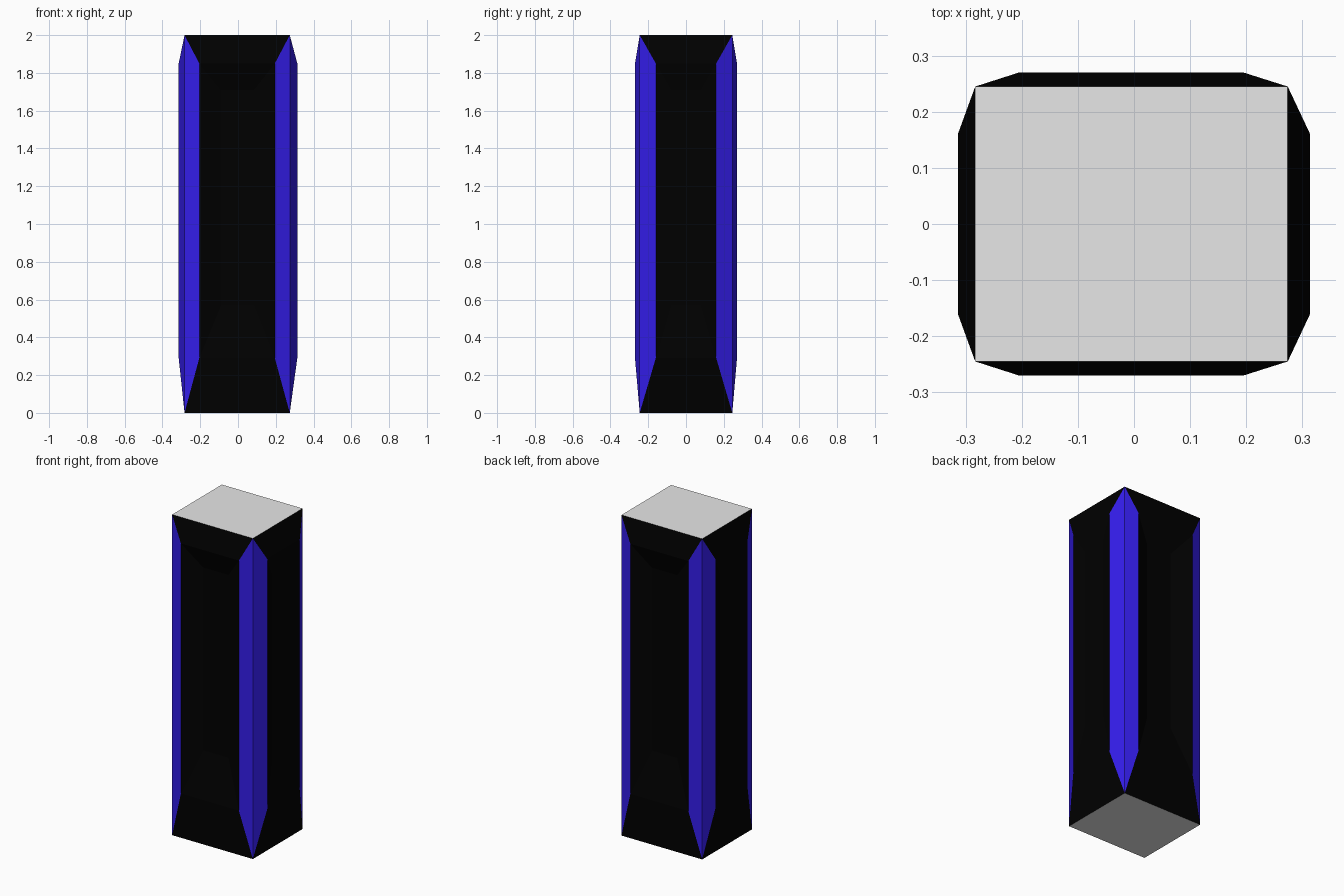
import bpy, bmesh
from mathutils import Vector

if "Cube" in bpy.data.objects:
    bpy.data.objects.remove(bpy.data.objects["Cube"])


def material(name, rgb):
    m = bpy.data.materials.new(name)
    m.diffuse_color = (*rgb, 1)
    m.use_nodes = True
    m.node_tree.nodes["Principled BSDF"].inputs["Base Color"].default_value = m.diffuse_color
    return m


BLACK = material("black", (0.0, 0.0, 0.0))
BLUE = material("blue", (0.033, 0.012, 0.8))
GREY = material("light grey", (0.8, 0.8, 0.8))

X0, X1, Y = -0.283, 0.274, 0.245     # core footprint
LOW, HIGH = 0.29, 1.85               # raised panel height range
IN_LOW, IN_HIGH = 0.57, 1.71         # recess floor height range


def build(name, quads, mats):
    """Make one object from (four points, material index, outward hint)."""
    bm = bmesh.new()
    for pts, mi, out in quads:
        f = bm.faces.new([bm.verts.new(p) for p in pts])
        f.material_index = mi
        f.normal_update()
        if f.normal.dot(Vector(out)) < 0:
            f.normal_flip()
    bmesh.ops.remove_doubles(bm, verts=bm.verts, dist=1e-5)
    me = bpy.data.meshes.new(name)
    bm.to_mesh(me)
    bm.free()
    for m in mats:
        me.materials.append(m)
    bpy.context.collection.objects.link(bpy.data.objects.new(name, me))


def rect(a, b, lo, hi, place):
    return [place(a, lo), place(b, lo), place(b, hi), place(a, hi)]


def side(name, axis, sign, base, panel, floor):
    """Sunken panel with black top and bottom bevels and blue edge strips.
    Each argument is (from, to, distance from the centre)."""
    def placer(depth):
        if axis == 'y':
            return lambda t, z: (t, sign * depth, z)
        return lambda t, z: (depth, t, z)
    out = (0, sign, 0) if axis == 'y' else (sign, 0, 0)
    rings = [rect(base[0], base[1], 0, 2, placer(base[2])),
             rect(panel[0], panel[1], LOW, HIGH, placer(panel[2])),
             rect(floor[0], floor[1], IN_LOW, IN_HIGH, placer(floor[2]))]
    quads = [(rings[2], 0, out)]
    for level in (0, 1):
        a, b = rings[level], rings[level + 1]
        for i in range(4):
            j = (i + 1) % 4
            blue = level == 0 and i in (1, 3)
            quads.append(([a[i], a[j], b[j], b[i]], int(blue), out))
    build(name, quads, [BLACK, BLUE])


# Four sides, deeper recess on front and back
for label, s in (("front", -1), ("back", 1)):
    side(label + "_panel", 'y', s, (X0, X1, Y), (-0.205, 0.195, 0.27), (-0.09, 0.085, 0.215))
side("right_panel", 'x', 1, (-Y, Y, X1), (-0.16, 0.16, 0.314), (-0.08, 0.08, 0.295))
side("left_panel", 'x', -1, (-Y, Y, X0), (-0.16, 0.16, -0.314), (-0.08, 0.08, -0.295))

# End caps
for label, z, n in (("top_cap", 2, 1), ("bottom_cap", 0, -1)):
    build(label, [([(X0, -Y, z), (X1, -Y, z), (X1, Y, z), (X0, Y, z)], 0, (0, 0, n))], [GREY])
